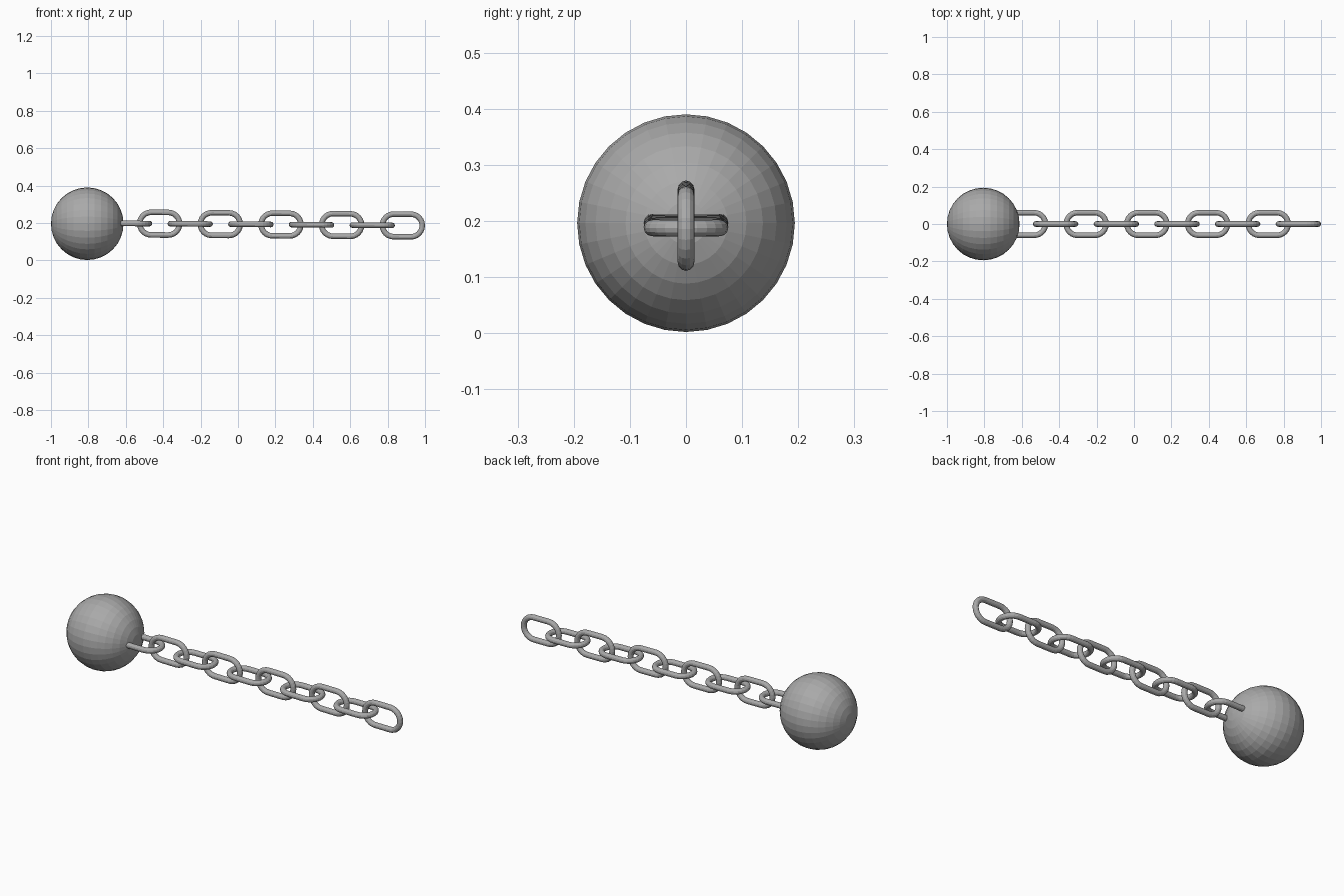
import bpy, bmesh, math
from mathutils import Matrix, Vector

if "Cube" in bpy.data.objects:
    bpy.data.objects.remove(bpy.data.objects["Cube"])

iron = bpy.data.materials.new("iron grey")
iron.diffuse_color = (0.4, 0.4, 0.4, 1)
iron.use_nodes = True
iron.node_tree.nodes["Principled BSDF"].inputs["Base Color"].default_value = iron.diffuse_color


def finish(bm, name):
    bmesh.ops.recalc_face_normals(bm, faces=bm.faces)
    mesh = bpy.data.meshes.new(name)
    bm.to_mesh(mesh)
    bm.free()
    mesh.materials.append(iron)
    obj = bpy.data.objects.new(name, mesh)
    bpy.context.collection.objects.link(obj)
    return obj


# Heavy ball, poles along the chain, flat facets
bm = bmesh.new()
bmesh.ops.create_uvsphere(bm, u_segments=32, v_segments=16, radius=0.194)
bmesh.ops.rotate(bm, verts=bm.verts, matrix=Matrix.Rotation(math.pi / 2, 3, 'Y'))
ball = finish(bm, "ball")
ball.location = (-0.806, 0, 0.196)

# Oval chain link: round tube swept around a stadium path
TUBE, BEND, HALF = 0.0148, 0.0605, 0.046
ARC, SIDES = 12, 12


def link(name, x, z, upright):
    bm = bmesh.new()
    rings = []
    for end in (1, -1):
        for i in range(ARC + 1):
            a = math.pi * i / ARC - math.pi / 2 + (0 if end == 1 else math.pi)
            out = Vector((math.cos(a), math.sin(a), 0))
            centre = out * BEND + Vector((end * HALF, 0, 0))
            ring = []
            for j in range(SIDES):
                t = 2 * math.pi * j / SIDES
                p = centre + out * (TUBE * math.cos(t))
                ring.append(bm.verts.new((p.x, p.y, TUBE * math.sin(t))))
            rings.append(ring)
    for k, ring in enumerate(rings):
        nxt = rings[(k + 1) % len(rings)]
        for j in range(SIDES):
            m = (j + 1) % SIDES
            bm.faces.new((ring[j], nxt[j], nxt[m], ring[m]))
    obj = finish(bm, name)
    turn = Matrix.Rotation(math.pi / 2 if upright else 0, 4, 'X')
    sag = Matrix.Rotation(0.0075, 4, 'Y')
    obj.matrix_world = Matrix.Translation((x, 0, z)) @ sag @ turn


# Ten links, alternately flat and upright, sagging slightly away from the ball
for n in range(10):
    x = -0.58 + n * 0.1622 - 0.0012 * (n % 2)
    link("chain_link_%d" % (n + 1), x, 0.1975 - 0.0012 * n, n % 2 == 1)
